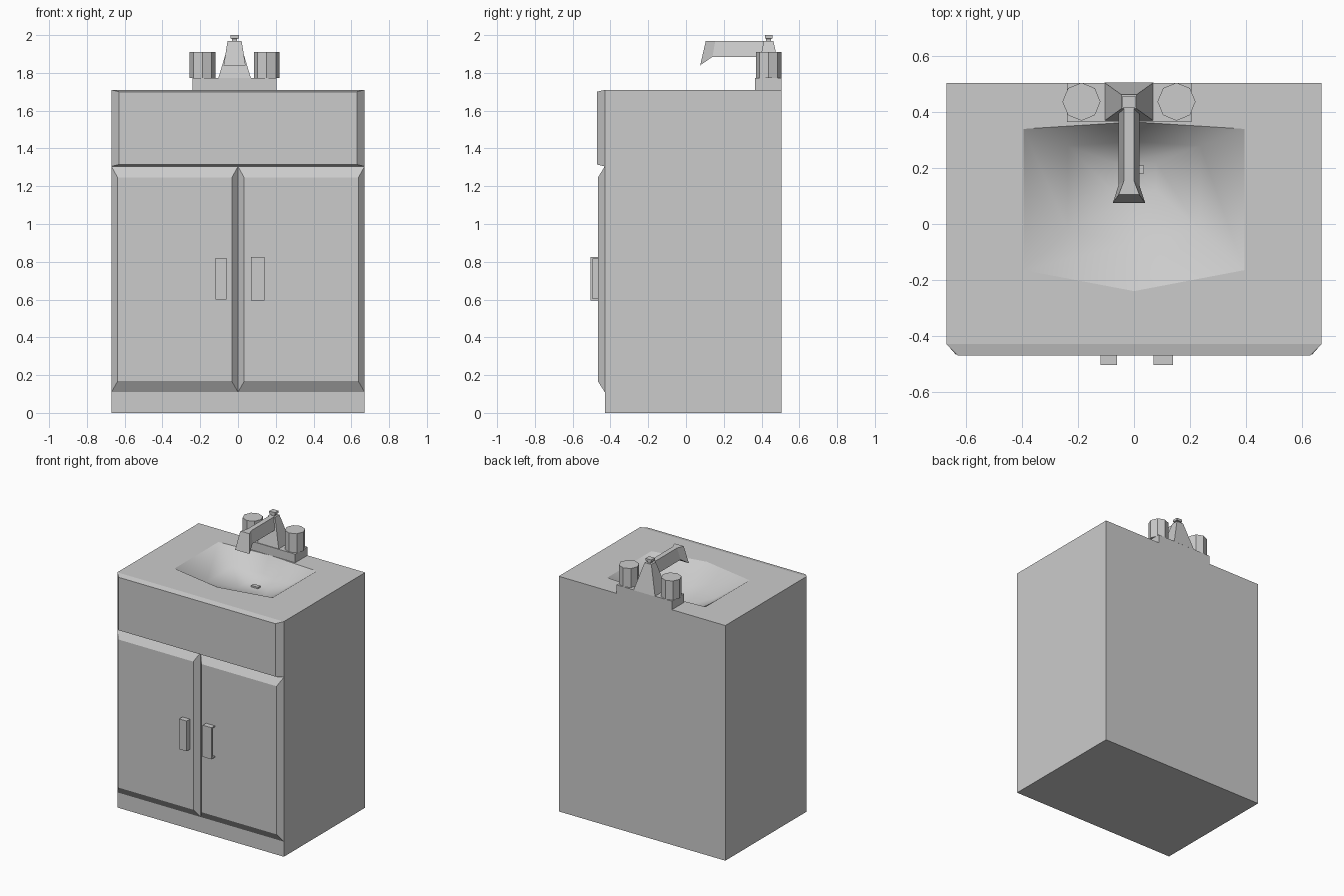
import bpy
import math

if "Cube" in bpy.data.objects:
    bpy.data.objects.remove(bpy.data.objects["Cube"])


def loft(name, rings, cap_start=True, cap_end=True, smooth=False):
    """Skin a list of equal-length rings, each counter-clockwise about the loft direction."""
    n = len(rings[0])
    verts = [p for r in rings for p in r]
    faces = []
    for k in range(len(rings) - 1):
        a, b = k * n, (k + 1) * n
        for i in range(n):
            j = (i + 1) % n
            faces.append((a + i, a + j, b + j, b + i))
    if cap_start:
        faces.append(tuple(reversed(range(n))))
    if cap_end:
        faces.append(tuple(range((len(rings) - 1) * n, len(rings) * n)))
    mesh = bpy.data.meshes.new(name)
    mesh.from_pydata(verts, [], faces)
    mesh.polygons.foreach_set("use_smooth", [smooth] * len(faces))
    mesh.update()
    ob = bpy.data.objects.new(name, mesh)
    bpy.context.collection.objects.link(ob)
    return ob


def rect_z(x0, x1, y0, y1, z):
    return [(x0, y0, z), (x1, y0, z), (x1, y1, z), (x0, y1, z)]


def rect_y(x0, x1, z0, z1, y):
    return [(x0, y, z0), (x1, y, z0), (x1, y, z1), (x0, y, z1)]


def box(name, x0, x1, y0, y1, z0, z1):
    return loft(name, [rect_z(x0, x1, y0, y1, z0), rect_z(x0, x1, y0, y1, z1)])


W, FRONT, FACE, BACK, TOP = 0.67, -0.43, -0.467, 0.505, 1.71

# Cabinet shell with a six-sided opening in the top
outer = [(-W, FRONT), (0, FRONT), (W, FRONT), (W, BACK), (0, BACK), (-W, BACK)]
rim = [(-0.395, -0.165), (0, -0.24), (0.395, -0.165),
       (0.395, 0.34), (0, 0.365), (-0.395, 0.34)]
at = lambda pts, z: [(x, y, z) for x, y in pts]
loft("cabinet", [at(outer, 0), at(outer, TOP), at(rim, TOP)], cap_end=False)

# Basin, shrinking towards the drain
def shrink(t):
    return [(x * t, 0.19 + (y - 0.19) * t) for x, y in rim]

loft("basin", [at(rim, TOP), at(shrink(0.6), 1.6), at(shrink(0.2), 1.545)],
     cap_start=False, smooth=True)
box("drain", -0.02, 0.035, 0.18, 0.21, 1.535, 1.556)

# Bevelled drawer front and doors
loft("drawer_front", [rect_y(-W, W, 1.305, TOP, FRONT),
                      rect_y(-0.63, 0.63, 1.315, 1.70, FACE - 0.004)], cap_start=False)
for name, x0, x1 in (("left_door", -W, 0), ("right_door", 0, W)):
    loft(name, [rect_y(x0, x1, 0.11, 1.305, FRONT),
                rect_y(x0 + 0.033, x1 - 0.033, 0.168, 1.245, FACE)], cap_start=False)

# Handles: solid block on the left, open bracket on the right
box("left_handle", -0.12, -0.06, -0.505, FACE, 0.60, 0.82)
box("right_handle_grip", 0.07, 0.14, -0.505, -0.495, 0.595, 0.825)
for name, z in (("right_handle_foot", 0.595), ("right_handle_head", 0.815)):
    box(name, 0.07, 0.14, -0.495, FACE, z, z + 0.01)

# Tap base, tower and cap
CX, CY = -0.018, 0.4375
box("tap_base", -0.24, 0.205, 0.365, BACK, TOP, 1.772)

def square(hx, hy, z):
    return rect_z(CX - hx, CX + hx, CY - hy, CY + hy, z)

loft("tap_tower", [square(0.087, 0.068, 1.77), square(0.027, 0.025, 1.97)])
loft("tap_cap", [square(0.013, 0.013, 1.965), square(0.013, 0.013, 1.98),
                 square(0.023, 0.02, 1.983), square(0.023, 0.02, 2.0)])

# Octagonal tap knobs
for name, x in (("left_knob", -0.188), ("right_knob", 0.152)):
    ring = [(x + 0.068 * math.cos(i * math.pi / 4), CY + 0.068 * math.sin(i * math.pi / 4))
            for i in range(8)]
    loft(name, [at(ring, 1.772), at(ring, 1.91)])

# Spout: trapezoid section flaring down at the tip
def spout_section(y_top, y_bot, z_bot, half_top, half_bot):
    return [(CX - half_bot, y_bot, z_bot), (CX + half_bot, y_bot, z_bot),
            (CX + half_top, y_top, 1.97), (CX - half_top, y_top, 1.97)]

loft("spout", [spout_section(0.43, 0.43, 1.885, 0.018, 0.037),
               spout_section(0.155, 0.14, 1.885, 0.018, 0.037),
               spout_section(0.105, 0.075, 1.84, 0.037, 0.058)])
